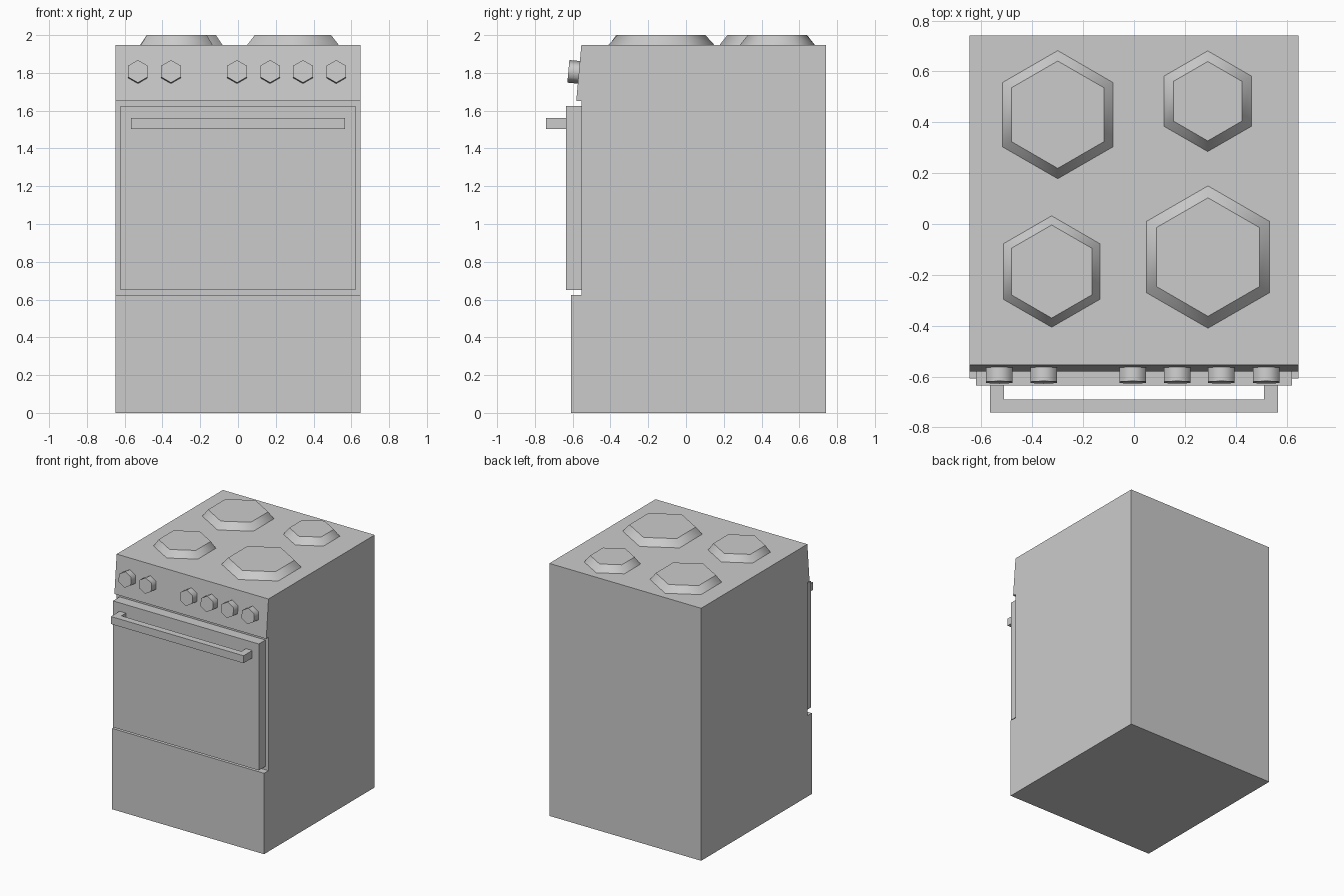
import bpy, bmesh
from math import pi, atan2
from mathutils import Matrix, Vector

if "Cube" in bpy.data.objects:
    bpy.data.objects.remove(bpy.data.objects["Cube"])


def finish(name, bm):
    bmesh.ops.recalc_face_normals(bm, faces=bm.faces)
    mesh = bpy.data.meshes.new(name)
    bm.to_mesh(mesh)
    bm.free()
    obj = bpy.data.objects.new(name, mesh)
    bpy.context.collection.objects.link(obj)
    return obj


def prism(name, outline, extrude):
    """Solid made by sweeping a closed 3D outline along a vector."""
    bm = bmesh.new()
    face = bm.faces.new([bm.verts.new(p) for p in outline])
    result = bmesh.ops.extrude_face_region(bm, geom=[face], use_keep_orig=True)
    moved = [g for g in result["geom"] if isinstance(g, bmesh.types.BMVert)]
    bmesh.ops.translate(bm, verts=moved, vec=extrude)
    return finish(name, bm)


def hexagon(name, r_base, r_top, height, matrix):
    """Six-sided frustum standing on its base: smooth sides, flat caps."""
    bm = bmesh.new()
    bmesh.ops.create_cone(bm, cap_ends=True, segments=6, radius1=r_base,
                          radius2=r_top, depth=height,
                          matrix=Matrix.Translation((0, 0, height / 2)))
    # Turn so that corners point along local y
    if max(v.co.y for v in bm.verts) < max(r_base, r_top) * 0.95:
        bmesh.ops.rotate(bm, verts=bm.verts, matrix=Matrix.Rotation(pi / 6, 3, 'Z'))
    for f in bm.faces:
        f.smooth = len(f.verts) == 4
    for e in bm.edges:
        e.smooth = all(f.smooth for f in e.link_faces)
    obj = finish(name, bm)
    obj.matrix_world = matrix
    return obj


HALF_W, TOP, BACK, RECESS = 0.648, 1.948, 0.741, -0.554
PANEL_Y, PANEL_Z = -0.581, 1.651

# Body: side profile with drawer front, door recess and slanted control panel
profile = [(BACK, 0), (BACK, TOP), (RECESS, TOP), (PANEL_Y, PANEL_Z),
           (RECESS, PANEL_Z), (RECESS, 0.624), (-0.608, 0.624), (-0.608, 0)]
prism("body", [(-HALF_W, y, z) for y, z in profile], (2 * HALF_W, 0, 0))

# Oven door
prism("oven_door", [(x, RECESS, z) for x, z in
                    [(-0.622, 0.65), (0.622, 0.65), (0.622, 1.625), (-0.622, 1.625)]],
      (0, -0.081, 0))

# Door handle: U shape seen from above
half = [(0.566, -0.635), (0.566, -0.741), (0.512, -0.690), (0.512, -0.635)]
right_out, right_in = half[:2], half[2:]
outline = (right_out + [(-x, y) for x, y in reversed(right_out)]
           + [(-x, y) for x, y in reversed(right_in)] + right_in)
prism("door_handle", [(x, y, 1.502) for x, y in outline], (0, 0, 0.058))

# Knobs along the slanted panel
tilt = atan2(RECESS - PANEL_Y, TOP - PANEL_Z)
knob_z = 1.803
knob_y = PANEL_Y + (RECESS - PANEL_Y) * (knob_z - PANEL_Z) / (TOP - PANEL_Z)
for i, x in enumerate((-0.53, -0.355, -0.005, 0.17, 0.344, 0.52)):
    hexagon(f"knob_{i + 1}", 0.06, 0.06, 0.056,
            Matrix.Translation((x, knob_y, knob_z)) @ Matrix.Rotation(pi / 2 - tilt, 4, 'X'))

# Hotplates: x, y, base radius, top radius
plates = [(-0.3, 0.43, 0.252, 0.211), (0.29, 0.483, 0.198, 0.156),
          (-0.324, -0.187, 0.219, 0.183), (0.291, -0.13, 0.28, 0.233)]
for i, (x, y, r1, r2) in enumerate(plates):
    hexagon(f"hotplate_{i + 1}", r1, r2, 2.0 - TOP, Matrix.Translation((x, y, TOP)))
